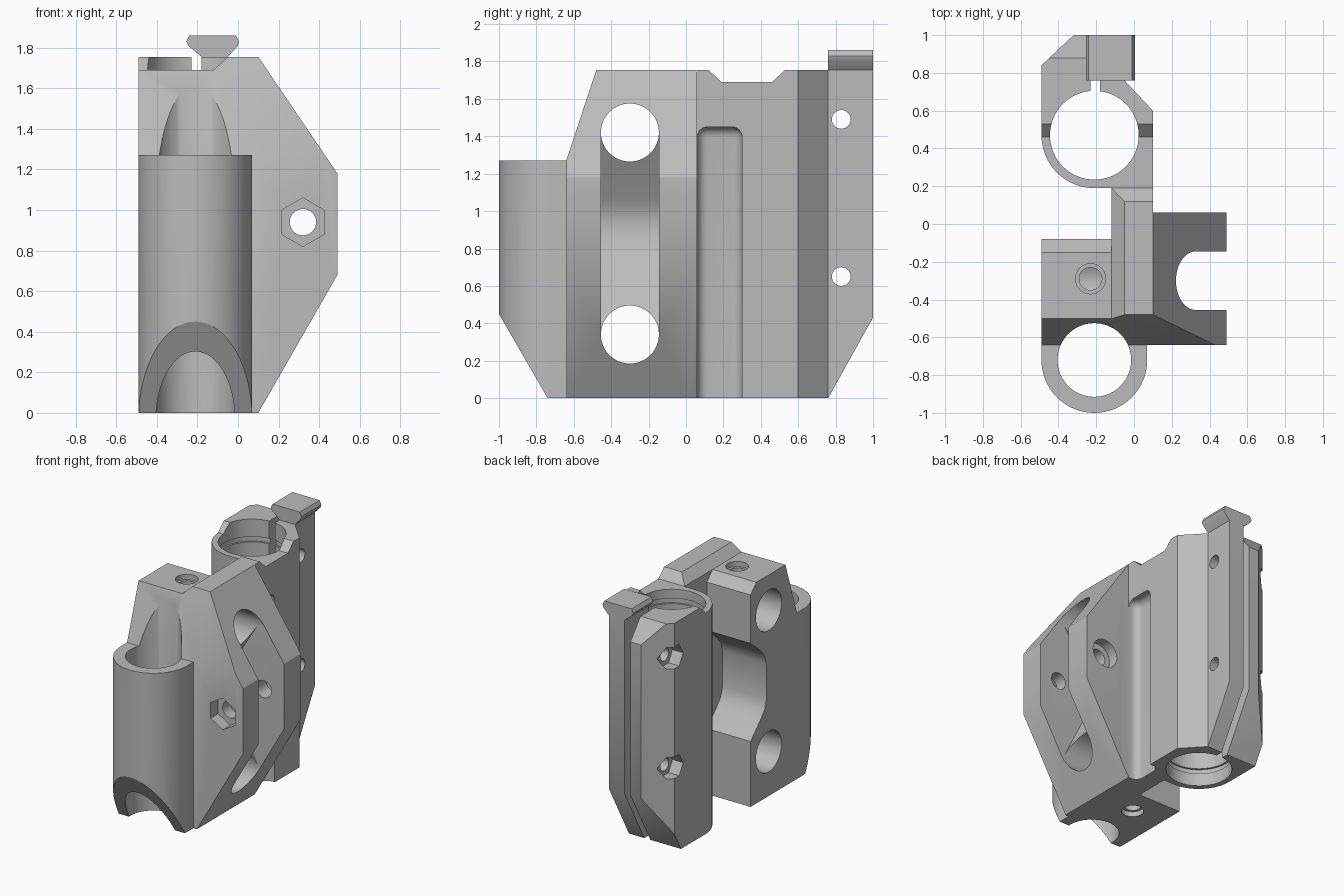
import bpy, bmesh, math
from mathutils import Vector

if "Cube" in bpy.data.objects:
    bpy.data.objects.remove(bpy.data.objects["Cube"], do_unlink=True)

grey = bpy.data.materials.new("plain_grey")
grey.use_nodes = True
COLOR = (0.5, 0.5, 0.5, 1)
grey.diffuse_color = COLOR
grey.node_tree.nodes["Principled BSDF"].inputs["Base Color"].default_value = COLOR


def prism(name, pts, axis, a, b, bevel=0):
    """Extrude a 2D outline along an axis from a to b."""
    place = {"x": lambda p, t: (t, p[0], p[1]),
             "y": lambda p, t: (p[0], t, p[1]),
             "z": lambda p, t: (p[0], p[1], t)}[axis]
    bm = bmesh.new()
    base = bm.faces.new([bm.verts.new(place(p, a)) for p in pts])
    ext = bmesh.ops.extrude_face_region(bm, geom=[base])
    shift = Vector(place((0, 0), b - a))
    bmesh.ops.translate(bm, vec=shift,
                        verts=[v for v in ext["geom"] if isinstance(v, bmesh.types.BMVert)])
    bmesh.ops.recalc_face_normals(bm, faces=bm.faces[:])
    if bevel:
        bmesh.ops.bevel(bm, geom=bm.edges[:], offset=bevel, segments=6,
                        profile=0.5, affect="EDGES")
    mesh = bpy.data.meshes.new(name)
    bm.to_mesh(mesh)
    bm.free()
    mesh.materials.append(grey)
    obj = bpy.data.objects.new(name, mesh)
    bpy.context.collection.objects.link(obj)
    return obj


def circle(cx, cy, r, n=64, turn=0):
    return [(cx + r * math.cos(math.tau * i / n + turn),
             cy + r * math.sin(math.tau * i / n + turn)) for i in range(n)]


def rect(x0, x1, y0, y1):
    return [(x0, y0), (x1, y0), (x1, y1), (x0, y1)]


def combine(target, other, operation):
    """Apply one boolean and discard the helper."""
    mod = target.modifiers.new("bool", "BOOLEAN")
    mod.operation = operation
    mod.solver = "EXACT"
    mod.object = other
    bpy.context.view_layer.objects.active = target
    bpy.ops.object.modifier_apply(modifier=mod.name)
    bpy.data.objects.remove(other, do_unlink=True)


def add(target, *args, **kw):
    combine(target, prism("helper", *args, **kw), "UNION")


def cut(target, *args, **kw):
    combine(target, prism("helper", *args, **kw), "DIFFERENCE")


# Main block with the side flange
body = prism("carriage_body",
             [(-.49, 0), (.1, 0), (.49, .68), (.49, 1.18), (.1, 1.755),
              (-.05, 1.755), (-.12, 1.69), (-.49, 1.69)], "y", -.64, .06)
cut(body, rect(-.6, -.12, -.08, .2), "z", -.1, 2)
cut(body, [(-.15, 1.69), (-.07, 1.61), (0, 1.61), (0, 1.8), (-.15, 1.8)], "x", -.6, -.12)
# Recess in the back of the block
cut(body, [(0, 1.3), (-.08, 1.25), (-.2, 1.15), (-.25, 1.09), (-.27, 1.02), (-.27, .75),
           (-.25, .68), (-.2, .62), (-.08, .5), (0, .45)], "x", -.6, -.12)

# Web that joins the block to the rear clamp
add(body, [(-.12, 0), (.1, 0), (.1, 1.755), (-.05, 1.755), (-.12, 1.69)], "y", .02, .22)

# Front tube, blended into the block
FX, FY = -.21, -.72
add(body, circle(FX, FY, .28), "z", 0, 1.3)
add(body, rect(-.49, .07, FY, -.6), "z", 0, 1.3)
cut(body, [(-.64, 1.27), (-.447, 1.855), (-1.2, 1.855), (-1.2, 1.27)], "x", -.7, .7)
cut(body, circle(FX, FY, .195), "z", -.1, 2)
cut(body, [(-1.1, .623), (-.74, 0), (-.68, -.104), (-1.1, -.104)], "x", -.7, .4)

# Two cross bores and the angled channel between them
for z in (1.42, .34):
    cut(body, circle(-.3, z, .155), "x", -.7, .7)
cut(body, [(.7, 1.42), (.27, 1.42), (.05, 1.06), (.02, 1), (.01, .93), (.02, .85),
           (.05, .78), (.27, .34), (.7, .34)], "y", -.455, -.145)

# Vertical screw holes with wider mouths
for lo, hi, mouth in ((1.42, 1.8, 1.65), (-.1, .3, .04)):
    cut(body, circle(-.23, -.29, .06, 32), "z", lo, hi)
    ends = (mouth, hi) if lo > 1 else (lo, mouth)
    cut(body, circle(-.23, -.29, .08, 32), "z", *ends)

# Flange bolt hole, nut pocket and head pocket
cut(body, circle(.32, .94, .065, 32), "y", -.8, .2)
cut(body, circle(.32, .94, .12, 6, math.pi / 6), "y", -.8, -.55)
cut(body, circle(.32, .94, .11, 32), "y", -.02, .2)

# Rear clamp
CX, CY = -.21, .47
clamp = prism("rear_clamp",
              [(CX, .19), (.1, .19), (.1, .6), (-.05, .76), (-.05, 1),
               (-.32, 1), (-.49, .84), (-.49, CY)], "z", 0, 1.755)
add(clamp, circle(CX, CY, .28), "z", 0, 1.755)
combine(body, clamp, "UNION")
cut(body, circle(CX, CY, .235), "z", -.1, 2)
for z in (.1, 1.58):
    cut(body, circle(CX, CY, .25), "z", z, z + .04)
cut(body, rect(-.23, -.18, .6, 1.1), "z", -.1, 2)

# Sloped clamp bottom, bevelled ear top and saddle notch
cut(body, [(.76, 0), (1.1, .61), (1.1, -.1), (.704, -.1)], "x", -.7, .4)
cut(body, [(.88, 1.755), (1.1, 1.48), (1.1, 1.9), (.764, 1.9)], "x", -.7, -.2)
cut(body, [(.04, 1.83), (.19, 1.69), (.46, 1.69), (.61, 1.83)], "x", -.7, .3)

# Clamp bolts with nut pockets
for z in (1.49, .65):
    cut(body, circle(.83, z, .05, 32), "x", -.7, .3)
    cut(body, circle(.83, z, .095, 6), "x", -.7, -.4)

# Rounded upright groove beside the flange
cut(body, rect(.06, .3, -.3, 1.45), "x", .02, .22, bevel=.055)

# Flared cap on the clamp ear
cap = prism("clamp_cap",
            [(-.18, 1.74), (-.06, 1.74), (-.05, 1.755), (0, 1.81), (.005, 1.83),
             (-.01, 1.86), (-.24, 1.86), (-.255, 1.83), (-.245, 1.81), (-.18, 1.755)],
            "y", .76, 1)

# Keep flat edges crisp and round walls smooth
for obj in (body, cap):
    bpy.ops.object.select_all(action="DESELECT")
    obj.select_set(True)
    bpy.context.view_layer.objects.active = obj
    bpy.ops.object.shade_smooth_by_angle(angle=math.radians(30))
